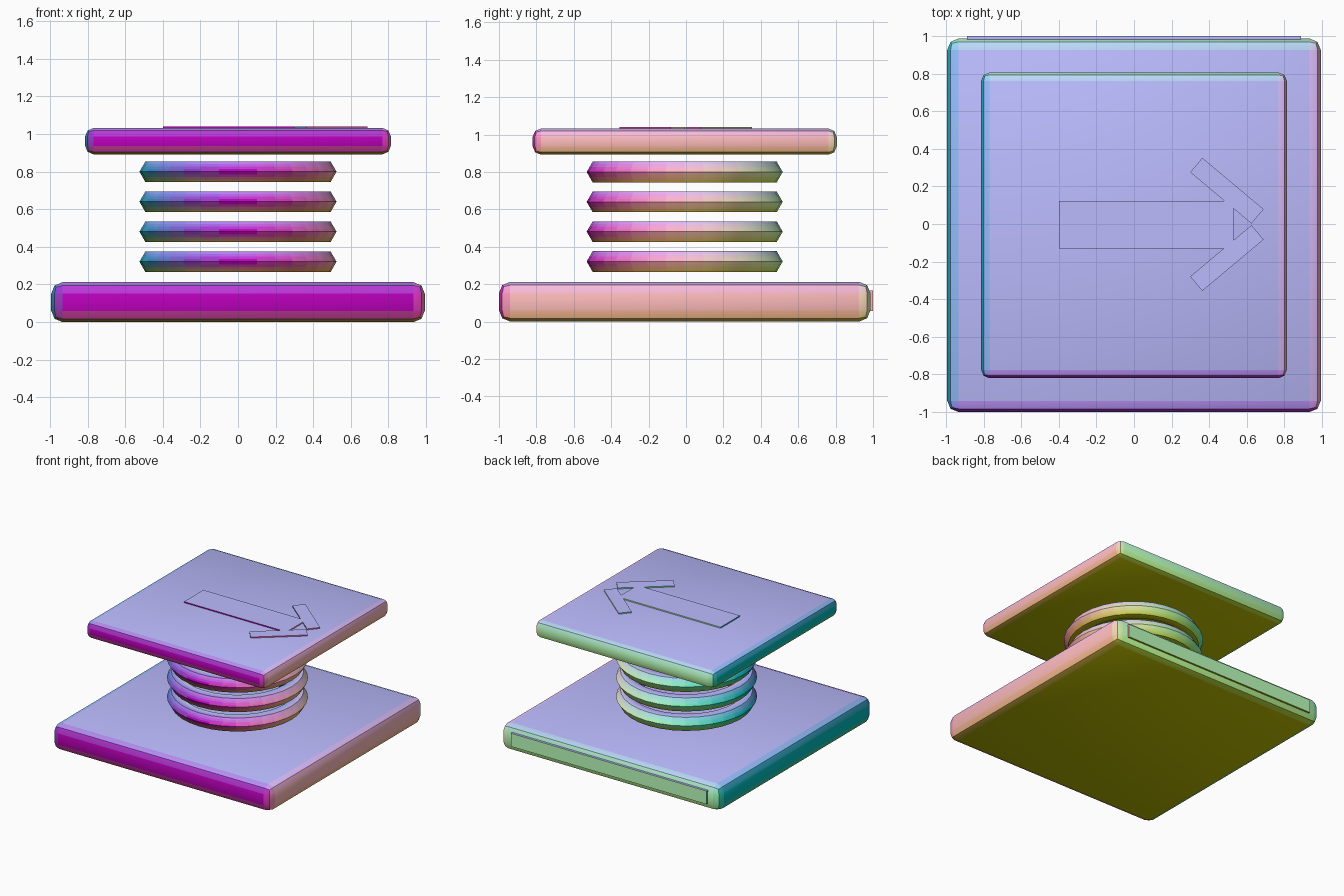
import bpy
import bmesh
from math import radians
from mathutils import Vector

if "Cube" in bpy.data.objects:
    bpy.data.objects.remove(bpy.data.objects["Cube"])

YC = -0.007  # slab centre, offset by the strip on the back


def direction_material(n):
    """Colour by facing direction: x, y, z become red, green, blue."""
    key = [round(c * 12) / 12 + 0.0 for c in n]
    name = "facing_%.2f_%.2f_%.2f" % tuple(key)
    mat = bpy.data.materials.get(name)
    if mat is None:
        mat = bpy.data.materials.new(name)
        mat.diffuse_color = [0.5 + 0.5 * max(-1, min(1, c)) for c in key] + [1]
        mat.use_nodes = True
        mat.node_tree.nodes["Principled BSDF"].inputs["Base Color"].default_value = mat.diffuse_color
    return mat


def paint(ob, normal_of):
    slots = {}
    for poly in ob.data.polygons:
        mat = direction_material(normal_of(poly))
        if mat.name not in slots:
            slots[mat.name] = len(slots)
            ob.data.materials.append(mat)
        poly.material_index = slots[mat.name]


def box(name, loc, size, rot_z=0.0, bevel=0.0):
    bpy.ops.mesh.primitive_cube_add(size=1, location=loc, rotation=(0, 0, rot_z))
    ob = bpy.context.object
    ob.name = name
    ob.scale = size
    bpy.ops.object.transform_apply(location=False, rotation=True, scale=True)
    if bevel:
        mod = ob.modifiers.new("Bevel", 'BEVEL')
        mod.width = bevel
        mod.segments = 2
        bpy.ops.object.modifier_apply(modifier=mod.name)
        bpy.ops.object.shade_smooth_by_angle(angle=radians(30))
    paint(ob, lambda p: p.normal)
    return ob


# Base slab and upper plate
box("base", (0, YC, 0.106), (1.986, 1.986, 0.212), bevel=0.06)
box("top_plate", (0, YC, 0.962), (1.626, 1.626, 0.14), bevel=0.045)

# Spring ring with hexagonal section, each side cut in strips for the colour blend
R = 0.46
bpy.ops.mesh.primitive_torus_add(
    location=(0, YC, 0.321), major_radius=R, minor_radius=0.064,
    major_segments=32, minor_segments=6)
ring = bpy.context.object
ring.name = "spring_ring_1"
bm = bmesh.new()
bm.from_mesh(ring.data)
section_edges = [e for e in bm.edges
                 if abs(e.verts[0].co.xy.cross(e.verts[1].co.xy)) < 1e-4]
bmesh.ops.subdivide_edges(bm, edges=section_edges, cuts=3, use_grid_fill=True)
bm.to_mesh(ring.data)
bm.free()
bpy.ops.object.shade_smooth_by_angle(angle=radians(30))


def ring_normal(poly):
    c = poly.center
    core = Vector((c.x, c.y, 0)).normalized() * R * 0.995
    return (c - core).normalized()


paint(ring, ring_normal)

# The other rings stacked above
for i in range(1, 4):
    copy = ring.copy()
    copy.name = f"spring_ring_{i + 1}"
    copy.location.z += 0.1595 * i
    bpy.context.collection.objects.link(copy)

# Arrow on the upper plate
box("arrow_shaft", (0.066, -0.004, 1.032), (0.928, 0.25, 0.018))
for side, label in ((1, "back"), (-1, "front")):
    box(f"arrow_head_{label}", (0.494, -0.002 + side * 0.179, 1.032),
        (0.425, 0.10, 0.0178), rot_z=radians(-40 * side))

# Strip on the back edge of the base
box("back_strip", (0, 0.985, 0.111), (1.774, 0.03, 0.108))
